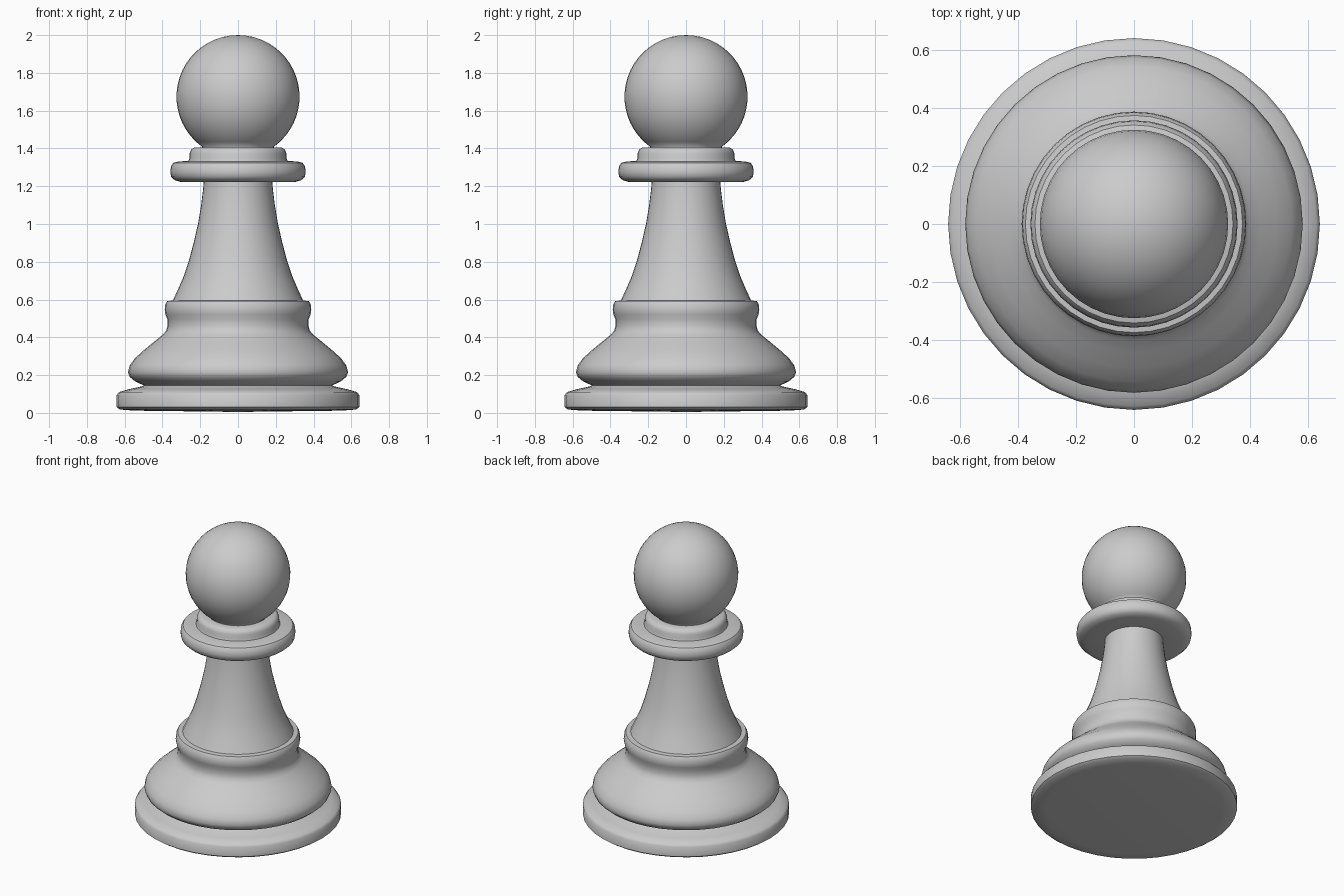
import bpy, bmesh, math

if "Cube" in bpy.data.objects:
    bpy.data.objects.remove(bpy.data.objects["Cube"])

SEGMENTS = 40


def lathe(name, profile, angle=40):
    """Spin an (radius, height) profile around z."""
    bm = bmesh.new()
    verts = [bm.verts.new((r, 0, z)) for r, z in profile]
    edges = [bm.edges.new(pair) for pair in zip(verts, verts[1:])]
    bmesh.ops.spin(bm, geom=verts + edges, cent=(0, 0, 0), axis=(0, 0, 1),
                   angle=math.tau, steps=SEGMENTS, use_duplicate=False)
    bmesh.ops.remove_doubles(bm, verts=bm.verts, dist=0.0005)
    bmesh.ops.recalc_face_normals(bm, faces=bm.faces)
    # Open profiles: make sure the walls point away from the axis
    score = sum((f.normal.x * f.calc_center_median().x
                 + f.normal.y * f.calc_center_median().y) * f.calc_area()
                for f in bm.faces)
    if score < 0:
        bmesh.ops.reverse_faces(bm, faces=bm.faces)
    mesh = bpy.data.meshes.new(name)
    bm.to_mesh(mesh)
    bm.free()
    obj = bpy.data.objects.new(name, mesh)
    bpy.context.collection.objects.link(obj)
    bpy.ops.object.select_all(action='DESELECT')
    obj.select_set(True)
    bpy.context.view_layer.objects.active = obj
    bpy.ops.object.shade_smooth_by_angle(angle=math.radians(angle))
    return obj


# Flat foot disc with a bevelled rim
lathe("foot", [(0, 0.005), (0.55, 0.012), (0.625, 0.018), (0.642, 0.03),
               (0.642, 0.095), (0.63, 0.11), (0.58, 0.125), (0.51, 0.14),
               (0.50, 0.146)])

# Bulging base with a ring on top
lathe("base", [(0.50, 0.146), (0.545, 0.167), (0.573, 0.19), (0.583, 0.215),
               (0.574, 0.25), (0.545, 0.29), (0.495, 0.335), (0.44, 0.38),
               (0.40, 0.413), (0.38, 0.435), (0.374, 0.46), (0.374, 0.495),
               (0.384, 0.52), (0.388, 0.545), (0.385, 0.575), (0.375, 0.592),
               (0.345, 0.595)])

# Tapering stem
lathe("stem", [(0.345, 0.595), (0.315, 0.66), (0.285, 0.73), (0.259, 0.81),
               (0.235, 0.90), (0.212, 1.00), (0.195, 1.10), (0.183, 1.20),
               (0.182, 1.222)])

# Collar: wide disc and smaller ring
lathe("collar", [(0.182, 1.222), (0.30, 1.222), (0.335, 1.232), (0.354, 1.25),
                 (0.358, 1.275), (0.355, 1.305), (0.342, 1.324), (0.315, 1.331),
                 (0.262, 1.334), (0.257, 1.35), (0.256, 1.375), (0.248, 1.395),
                 (0.23, 1.405), (0.19, 1.406)])

# Ball head, open underneath where it meets the collar
R, CZ = 0.326, 1.674
start = -math.acos(0.19 / R)
steps = 20
head = [(R * math.cos(a), CZ + R * math.sin(a))
        for a in (start + (math.pi / 2 - start) * i / steps for i in range(steps + 1))]
lathe("head", [(0.19, 1.406)] + head, angle=60)
